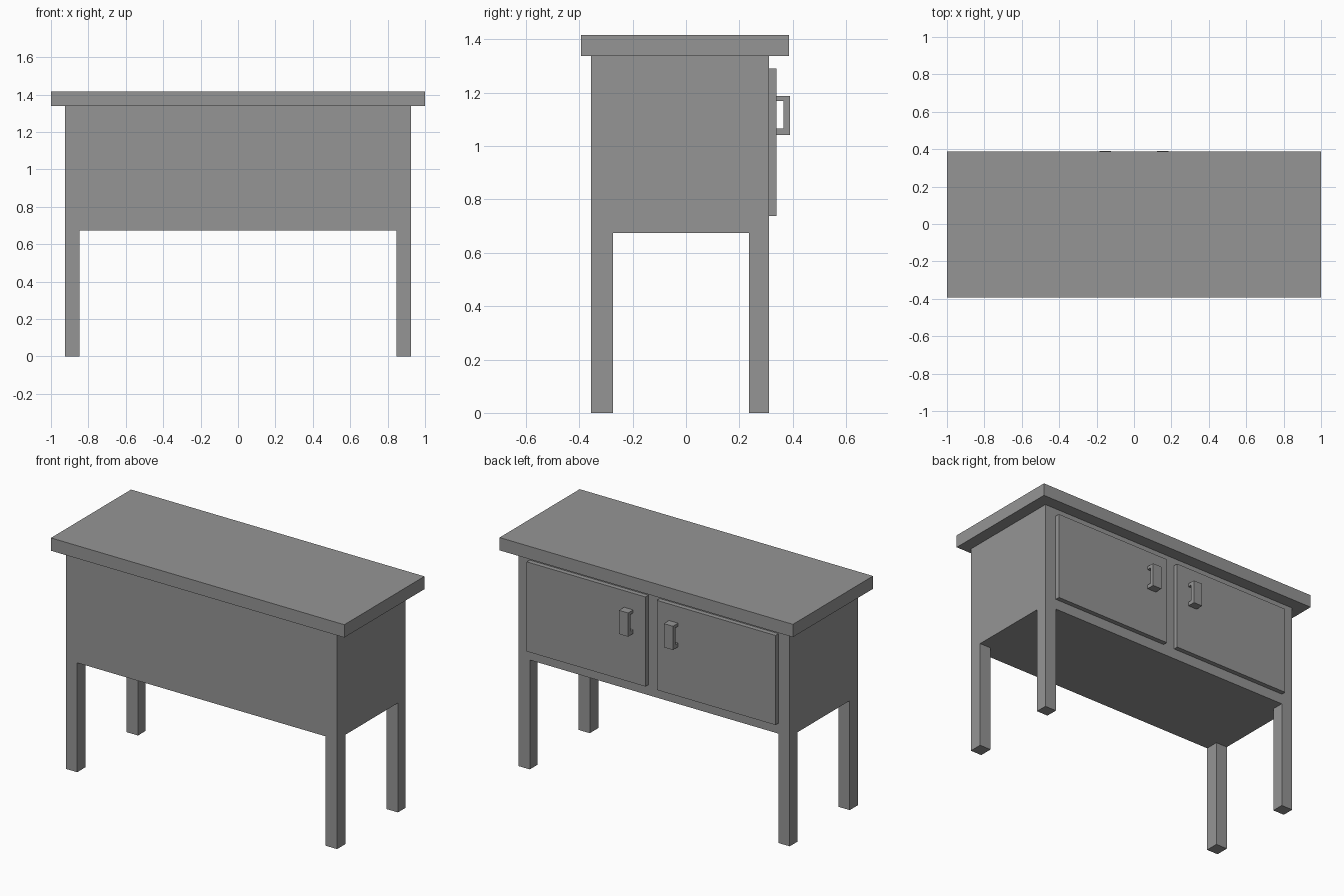
import bpy
import bmesh

cube = bpy.data.objects.get("Cube")
if cube:
    bpy.data.objects.remove(cube, do_unlink=True)

# Single plain grey
grey = bpy.data.materials.new("plain_grey")
grey.use_nodes = True
COLOUR = (0.3, 0.3, 0.3, 1)
grey.diffuse_color = COLOUR
for node in grey.node_tree.nodes:
    if node.type == "BSDF_PRINCIPLED":
        node.inputs["Base Color"].default_value = COLOUR


def add_object(name, bm):
    bmesh.ops.recalc_face_normals(bm, faces=bm.faces)
    mesh = bpy.data.meshes.new(name)
    bm.to_mesh(mesh)
    bm.free()
    mesh.materials.append(grey)
    obj = bpy.data.objects.new(name, mesh)
    bpy.context.scene.collection.objects.link(obj)
    return obj


def box(name, xs, ys, zs):
    """Box spanning the given (low, high) ranges."""
    bm = bmesh.new()
    bmesh.ops.create_cube(bm, size=1)
    for v in bm.verts:
        v.co = [lo + (c + 0.5) * (hi - lo) for c, (lo, hi) in zip(v.co, (xs, ys, zs))]
    return add_object(name, bm)


def extruded_profile(name, xs, profile):
    """Extrude a closed (y, z) outline along x."""
    bm = bmesh.new()
    face = bm.faces.new([bm.verts.new((xs[0], y, z)) for y, z in profile])
    result = bmesh.ops.extrude_face_region(bm, geom=[face])
    verts = [g for g in result["geom"] if isinstance(g, bmesh.types.BMVert)]
    bmesh.ops.translate(bm, verts=verts, vec=(xs[1] - xs[0], 0, 0))
    return add_object(name, bm)


# Shared levels
BACK, FRONT, DOOR, GRIP = -0.356, 0.311, 0.34, 0.39
BOTTOM, TOP = 0.674, 1.338
HALF = 0.925

# Cabinet and overhanging top
box("cabinet_body", (-HALF, HALF), (BACK, FRONT), (BOTTOM, TOP))
box("table_top", (-1, 1), (-0.393, 0.387), (TOP, 1.417))

# C-shaped pull: two posts and a grip bar in one outline
handle_outline = [(DOOR, 1.042), (GRIP, 1.042), (GRIP, 1.188), (DOOR, 1.188),
                  (DOOR, 1.169), (0.366, 1.169), (0.366, 1.066), (DOOR, 1.066)]

# Legs, doors and handles on both sides
for side, s in (("left", 1), ("right", -1)):
    def span(a, b):
        return tuple(sorted((s * a, s * b)))

    box(f"{side}_rear_leg", span(0.847, HALF), (0.236, FRONT), (0, BOTTOM))
    box(f"{side}_front_leg", span(0.847, HALF), (BACK, -0.273), (0, BOTTOM))
    box(f"{side}_door", span(0.039, 0.848), (FRONT, DOOR), (0.738, 1.29))
    extruded_profile(f"{side}_door_handle", span(0.122, 0.184), handle_outline)
